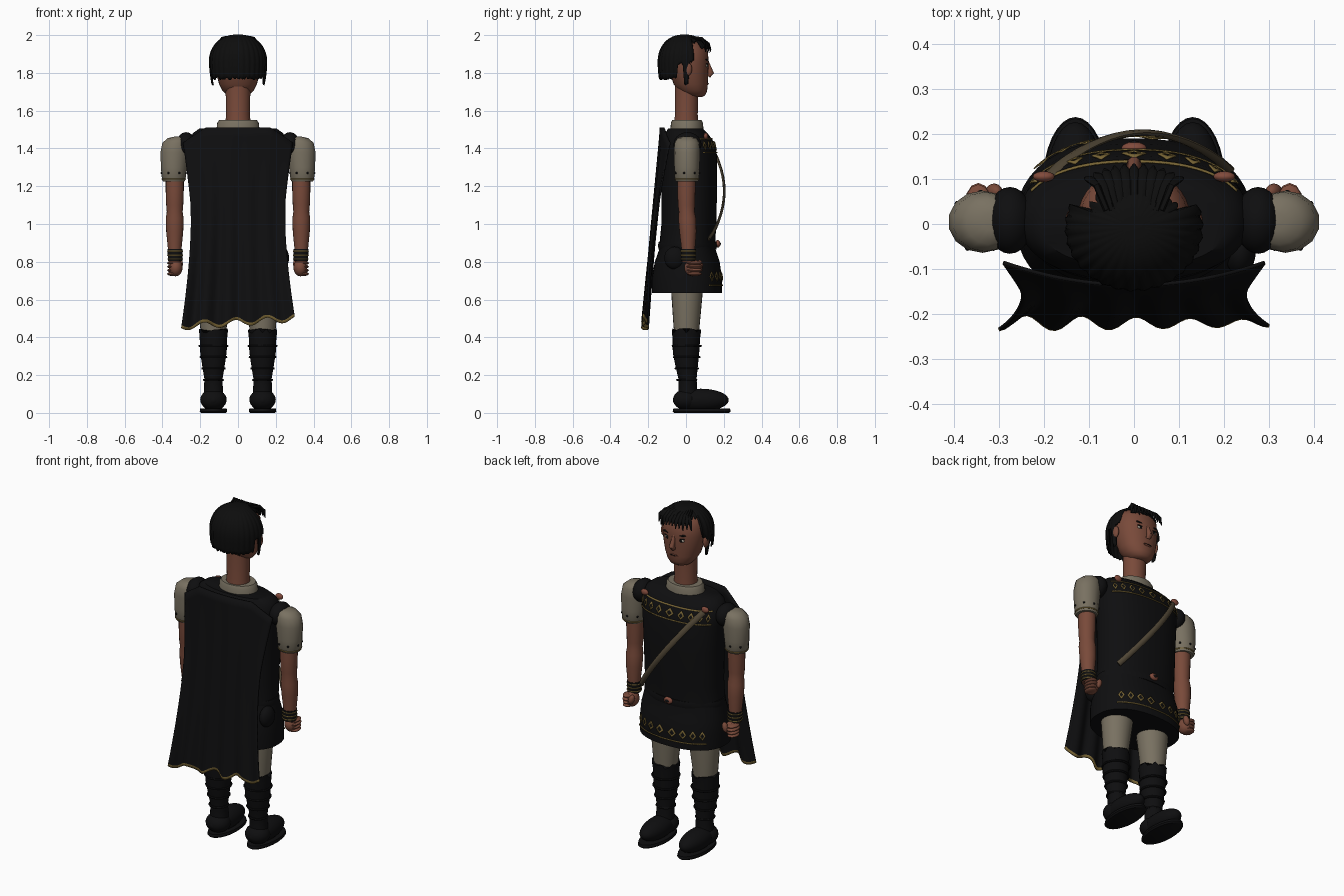
import bpy, bmesh, math, random
from mathutils import Vector

if "Cube" in bpy.data.objects:
    bpy.data.objects.remove(bpy.data.objects["Cube"])
random.seed(4)
pi, sin, cos = math.pi, math.sin, math.cos

def mat(name, c):
    m = bpy.data.materials.new(name)
    m.diffuse_color = (*c, 1)
    m.use_nodes = True
    m.node_tree.nodes["Principled BSDF"].inputs["Base Color"].default_value = m.diffuse_color
    return m
SKIN = mat("skin", (0.19, 0.068, 0.042))
LINEN = mat("linen", (0.19, 0.165, 0.12))
BLACK = mat("black cloth", (0.0045, 0.0045, 0.005))
HAIR = mat("hair black", (0.004, 0.004, 0.004))
GOLD = mat("gold trim", (0.19, 0.13, 0.035))
STRAP = mat("strap brown", (0.085, 0.065, 0.038))
COPPER = mat("copper", (0.22, 0.07, 0.045))
WHITE = mat("eye white", (0.3, 0.27, 0.22))

def make(name, verts, faces, material, thick=0, sharp=45):
    me = bpy.data.meshes.new(name)
    me.from_pydata([tuple(v) for v in verts], [], faces)
    bm = bmesh.new(); bm.from_mesh(me)
    bmesh.ops.recalc_face_normals(bm, faces=bm.faces)
    bm.to_mesh(me); bm.free()
    ob = bpy.data.objects.new(name, me)
    bpy.context.collection.objects.link(ob)
    me.materials.append(material)
    me.shade_smooth()
    me.set_sharp_from_angle(angle=math.radians(sharp))
    if thick:
        s = ob.modifiers.new("thickness", 'SOLIDIFY'); s.thickness = thick; s.offset = 0
    return ob

def sgn(v, p):
    return math.copysign(abs(v) ** p, v)

def loft(name, secs, material, n=32, p=1.0, cap=True):
    """Sections (z, cx, cy, half x, half y); angle 0 points to +y."""
    vs, fs = [], []
    for z, cx, cy, a, b in secs:
        vs += [(cx + a*sgn(sin(2*pi*i/n), p), cy + b*sgn(cos(2*pi*i/n), p), z) for i in range(n)]
    for k in range(len(secs) - 1):
        for i in range(n):
            j = (i + 1) % n
            fs.append((k*n+i, k*n+j, k*n+n+j, k*n+n+i))
    if cap:
        m = (len(secs) - 1) * n
        fs += [tuple(range(n)), tuple(range(m, m + n))]
    return make(name, vs, fs, material)

def ball(name, c, r, material, seg=20, rot=0.0):
    bm = bmesh.new()
    bmesh.ops.create_uvsphere(bm, u_segments=seg, v_segments=seg // 2 + 2, radius=1)
    vs = []
    for v in bm.verts:
        x, y, z = v.co.x*r[0], v.co.y*r[1], v.co.z*r[2]
        vs.append((c[0] + x*cos(rot) - z*sin(rot), c[1] + y, c[2] + x*sin(rot) + z*cos(rot)))
    fs = [tuple(v.index for v in f.verts) for f in bm.faces]
    bm.free()
    return make(name, vs, fs, material)

def ring(name, c, a, b, t, h, material, n=32):
    """Horizontal elliptical band of rounded section."""
    vs, fs = [], []
    for i in range(n):
        for j in range(6):
            k = t * cos(j*pi/3)
            vs.append((c[0] + (a+k)*sin(2*pi*i/n), c[1] + (b+k)*cos(2*pi*i/n), c[2] + h*sin(j*pi/3)))
            fs.append((i*6+j, i*6+(j+1) % 6, (i+1) % n*6+(j+1) % 6, (i+1) % n*6+j))
    return make(name, vs, fs, material)

def tube(name, pts, radii, material, n=8, flat=1.0):
    vs, fs = [], []
    pts = [Vector(q) for q in pts]
    for k, q in enumerate(pts):
        d = (pts[min(k+1, len(pts)-1)] - pts[max(k-1, 0)]).normalized()
        u = d.cross(Vector((0, 1, 0))).normalized(); w = d.cross(u)
        vs += [q + radii[k]*(u*cos(2*pi*i/n) + w*sin(2*pi*i/n)*flat) for i in range(n)]
    for k in range(len(pts) - 1):
        for i in range(n):
            j = (i+1) % n
            fs.append((k*n+i, k*n+j, k*n+n+j, k*n+n+i))
    m = (len(pts)-1)*n
    return make(name, vs, fs + [tuple(range(n)), tuple(range(m, m+n))], material)

# tunic: sections given as z, half width, y min, y max
PROFILE = [(.635, .262, -.18, .19), (.72, .262, -.18, .19), (.80, .255, -.165, .178), (.87, .24, -.14, .155),
           (.90, .235, -.14, .155), (1.0, .235, -.13, .16), (1.2, .24, -.13, .165), (1.36, .25, -.13, .165),
           (1.43, .255, -.125, .15), (1.48, .24, -.11, .115), (1.505, .205, -.095, .09)]
TORSO = [(z, 0, (f+b)/2, a, (f-b)/2) for z, a, b, f in PROFILE]
loft("tunic", TORSO, BLACK, 48, .88)
ring("belt", (0, .008, .885), .238, .149, .008, .022, BLACK, 48)

def on_torso(t, z, off=.004):
    for s0, s1 in zip(TORSO, TORSO[1:]):
        if s0[0] <= z <= s1[0]:
            k = (z - s0[0]) / (s1[0] - s0[0])
            _, cx, cy, a, b = [p + (q-p)*k for p, q in zip(s0, s1)]
            return (cx + (a+off)*sgn(sin(t), .88), cy + (b+off)*sgn(cos(t), .88), z)

# gold bands and diamonds on chest and hem
def trim(name, lines, zc, count, span, size):
    vs, fs = [], []
    for z, h in lines:
        for i in range(41):
            t = -span + 2*span*i/40
            k = len(vs)
            vs += [on_torso(t, z), on_torso(t, z+h)]
            if i < 40:
                fs.append((k, k+2, k+3, k+1))
    for d in range(count):
        t0 = -span*.88 + 2*span*.88*d/(count-1)
        k = len(vs)
        for q in (1, .55):
            for i in range(4):
                vs.append(on_torso(t0 + q*size*4.0*cos(i*pi/2), zc + q*size*1.25*sin(i*pi/2)))
        fs += [(k+i, k+(i+1) % 4, k+4+(i+1) % 4, k+4+i) for i in range(4)]
    make(name, vs, fs, GOLD, .003)
trim("chest_trim", [(1.375, .007), (1.448, .007)], 1.415, 9, 1.1, .02)
trim("skirt_trim", [(.672, .007)], .722, 8, .95, .022)

# diagonal strap, buckle and brooches
pts = []
for i in range(17):
    k = i/16
    x, z = -.19 + .40*k, 1.45 - .53*k
    y = .105 + .09*sin(pi*k)**.8 + .015*k
    pts.append((x, y, z))
tube("chest_strap", pts, [.016]*17, STRAP, 8, .45)
for s in (-1, 1):
    ball("brooch", (.2*s, .105, 1.465), (.024, .012, .018), COPPER)
ball("belt_buckle", (0, .168, .895), (.028, .014, .02), COPPER)
ball("buckle_centre", (0, .179, .895), (.014, .006, .009), BLACK, 12)
ball("belt_pouch", (.235, -.06, .82), (.035, .055, .06), BLACK)

# cape with gold hem
NU, rows = 48, [i/22 for i in range(22)] + [.985, 1]
vs, fs = [], []
for v in rows:
    for i in range(NU+1):
        u = 2*i/NU - 1
        zt = 1.51 - .08*max(0, abs(u)-.6)/.4
        zb = .475 + .018*cos(3.6*pi*u + .5) + .022*u
        z = zt + (zb-zt)*v
        w = .25 + .04*max(0, 1-v/.35)**1.2 + .05*max(0, (v-.45)/.55)**1.6
        y = -.135 - .082*v + .05*u*u*(1-v)**2 + .013*v*cos(5*pi*u) + .004*sin(14*u)*v
        vs.append((w*u, y, z))
for k in range(len(rows)-1):
    for i in range(NU):
        a = k*(NU+1) + i
        fs.append((a, a+1, a+NU+2, a+NU+1))
cape = make("cape", vs, fs, BLACK, .008, 60)
cape.data.materials.append(GOLD)
for f in cape.data.polygons:
    f.material_index = 1 if f.index >= (len(rows)-2)*NU else 0

# collar, neck, head
loft("collar", [(1.49, 0, .005, .115, .088), (1.535, 0, .005, .11, .085), (1.55, 0, .005, .10, .078)], LINEN)
loft("neck", [(1.5, 0, 0, .07, .068), (1.58, 0, .002, .063, .06), (1.74, 0, .005, .066, .062)], SKIN)
HEAD = [(1.672, .03, .03, .085), (1.682, .06, -.01, .102), (1.705, .082, -.04, .112), (1.74, .1, -.065, .115),
        (1.80, .115, -.085, .118), (1.86, .125, -.1, .12), (1.92, .12, -.1, .115), (1.96, .095, -.08, .09),
        (1.98, .04, -.04, .04)]
loft("head", [(z, 0, (f+b)/2, a, (f-b)/2) for z, a, b, f in HEAD], SKIN, 32, .95)
tube("nose", [(0, .112, 1.865), (0, .122, 1.83), (0, .132, 1.80), (0, .118, 1.782)], [.007, .012, .017, .012], SKIN, 10)
ball("mouth", (0, .114, 1.742), (.028, .006, .006), COPPER, 12)
ball("mouth_line", (0, .117, 1.744), (.026, .005, .002), HAIR, 12)
for s in (-1, 1):
    ball("eye", (.045*s, .107, 1.838), (.019, .008, .009), WHITE, 16)
    ball("pupil", (.045*s, .113, 1.838), (.008, .004, .008), HAIR, 12)
    ball("eyelid", (.045*s, .108, 1.847), (.022, .008, .003), HAIR, 12, .12*s)
    ball("eyebrow", (.047*s, .107, 1.868), (.027, .009, .005), HAIR, 12, .15*s)
    ball("ear", (.138*s, .01, 1.82), (.014, .022, .036), SKIN, 16)

# hair cap, hem height ruled by angle from the face
N, M = 120, 16
vs, fs = [], []
for i in range(N):
    t = 2*pi*i/N
    a = min(t, 2*pi-t)
    lim = 1.935 if a < .75 else 1.962 if a < 1.2 else 1.86 if a < 1.4 else 1.74 if a < 1.62 else 1.845 if a < 1.85 else 1.77
    lim += random.uniform(-.008, .008)
    groove = 1 + .018*sin(30*t)
    for j in range(M+1):
        z = 1.998 + (lim-1.998)*(j/M)**1.5
        q = (z-1.86)/.139
        r = (max(0, 1-q*q)**.42 if q > 0 else 1-.08*(q*1.2)**2) * groove
        vs.append((.148*r*sin(t), -.008 + .136*r*cos(t), z))
for i in range(N):
    for j in range(M):
        k = (i+1) % N
        fs.append((i*(M+1)+j, k*(M+1)+j, k*(M+1)+j+1, i*(M+1)+j+1))
fs.append(tuple(i*(M+1) for i in range(N)))
make("hair", vs, fs, HAIR, .008, 60)
for i in range(11):
    x = -.1 + .02*i
    d = random.uniform(-.012, .008)
    tube("fringe_lock", [(x*.6, .03, 1.985), (x*.8, .085, 1.978), (x, .12 - x*x*2, 1.955), (x*1.08, .133 - x*x*3, 1.918+d)],
         [.012, .014, .012, .003], HAIR, 6, .6)

for s in (-1, 1):
    # arms: shoulder cap, sleeve, arm
    ball("shoulder_cap", (.275*s, .008, 1.42), (.052, .074, .066), BLACK, 24)
    loft("sleeve", [(z, x*s, .005, a, b) for z, x, a, b in
         [(1.225, .34, .058, .058), (1.235, .34, .064, .064), (1.30, .34, .07, .067), (1.38, .336, .076, .069),
          (1.43, .33, .072, .066), (1.455, .322, .05, .05), (1.463, .315, .02, .02)]], LINEN, 14)
    ring("sleeve_hem", (.34*s, .005, 1.238), .064, .064, .003, .004, GOLD, 14)
    for i in range(7):
        t = 2*pi*i/7
        ball("sleeve_dot", (.34*s + .066*sin(t), .005 + .065*cos(t), 1.27), (.006, .006, .006), BLACK, 8)
    loft("arm", [(z, .335*s, y, r, r) for z, y, r in
         [(.80, .012, .033), (.87, .012, .036), (.96, .01, .045), (1.03, .006, .047), (1.065, .004, .042),
          (1.10, .002, .045), (1.18, .002, .048), (1.26, .003, .048)]], SKIN, 20)
    # cuff with gold rings
    loft("wrist_cuff", [(.805, .333*s, .012, .038, .038), (.867, .333*s, .012, .04, .04)], BLACK, 24)
    for z in (.815, .835, .855):
        ring("cuff_ring", (.333*s, .012, z), .039, .039, .003, .004, GOLD, 24)
    # fist
    ball("palm", (.33*s, .035, .768), (.036, .044, .045), SKIN)
    for i in range(4):
        ball("finger", (.345*s, .045, .736 + .019*i), (.03, .046 - .003*abs(i-2), .0115), SKIN, 12)
    ball("thumb", (.31*s, .072, .78), (.017, .018, .03), SKIN, 12, .3*s)
    # legs and boots
    loft("trouser_leg", [(.38, .13*s, .003, .062, .062), (.47, .13*s, .003, .072, .07), (.62, .125*s, .005, .088, .082),
                         (.75, .12*s, .005, .095, .09)], LINEN, 24)
    boot = loft("boot_shaft", [(z, .13*s, y, r, r) for z, y, r in
         [(.05, .01, .055), (.12, .01, .05), (.18, .008, .048), (.24, .004, .058), (.32, .0, .07), (.40, .002, .073),
          (.435, .002, .077)]], BLACK, 24)
    for v in boot.data.vertices:
        if v.co.z > .43:
            v.co.z += random.uniform(-.014, .012)
    for z, r in ((.175, .05), (.235, .059), (.295, .068), (.355, .074)):
        ring("boot_strap", (.13*s, .004, z), r, r, .006, .006, BLACK, 24)
    ball("boot_foot", (.13*s, .078, .068), (.066, .148, .06), BLACK, 28)
    ball("boot_heel", (.13*s, .0, .07), (.07, .068, .055), BLACK, 24)
    loft("boot_sole", [(0, .13*s, .083, .066, .145), (.008, .13*s, .083, .073, .154), (.022, .13*s, .083, .07, .15)], BLACK, 32)
